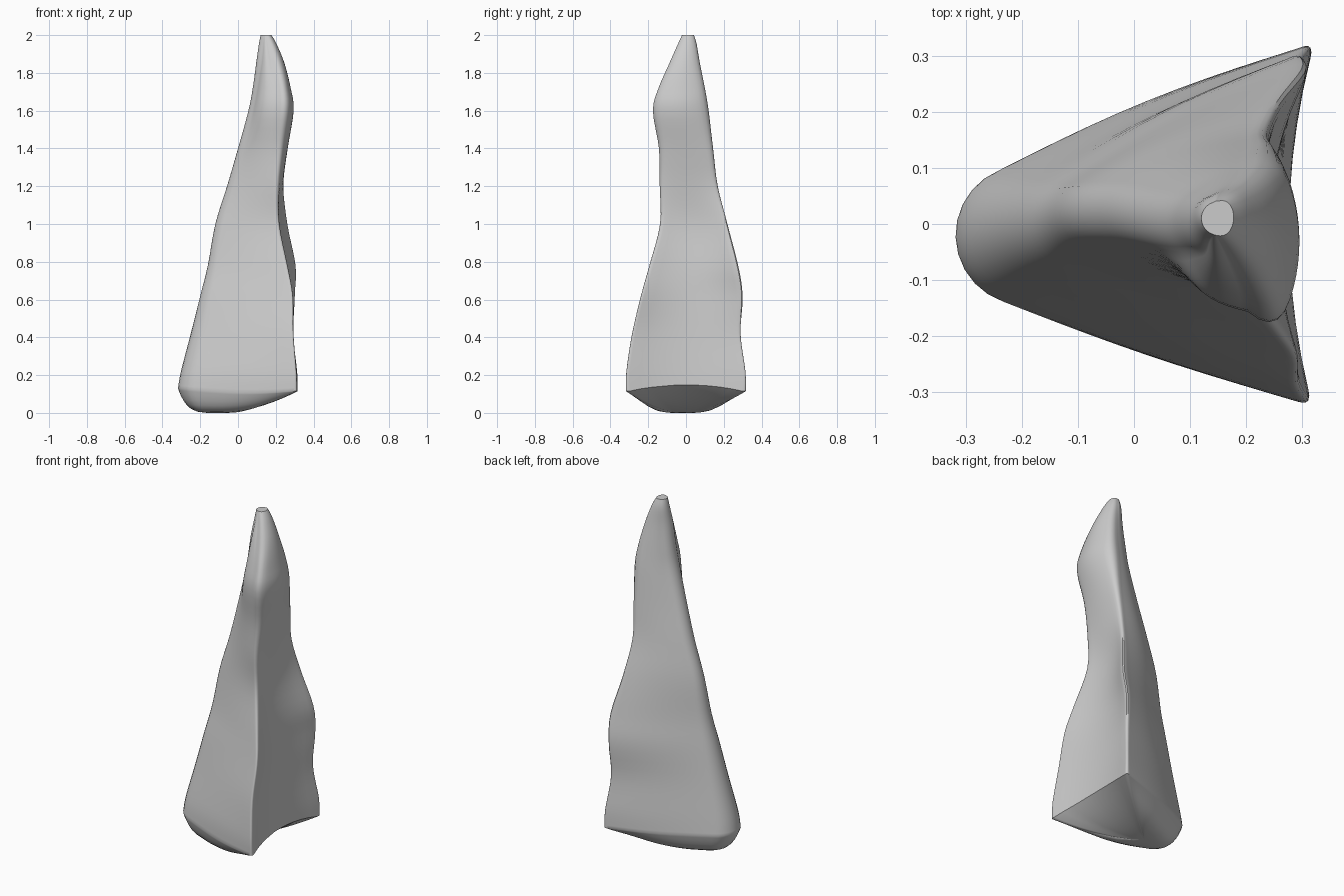
import bpy, bmesh, math
from mathutils import Vector

if "Cube" in bpy.data.objects:
    bpy.data.objects.remove(bpy.data.objects["Cube"])

# Levels: z, nose x, nose y, nose radius, front corner x y, back corner x y,
#         right face mid x, corner rounding, outward bow of the front side
LEVELS = [
    (.13, -.318, -.02, .125, .318, -.325, .322, .325, .280, .03, .008),
    (.22, -.302, -.02, .118, .314, -.322, .318, .322, .276, .025, .008),
    (.42, -.250, -.01, .10, .298, -.292, .298, .298, .264, .025, .006),
    (.62, -.200, .00, .085, .296, -.245, .314, .316, .257, .025, .005),
    (.78, -.160, .01, .07, .268, -.202, .324, .296, .250, .03, .005),
    (1.0, -.120, .02, .06, .222, -.145, .272, .232, .225, .03, .005),
    (1.2, -.058, .02, .06, .216, -.150, .242, .178, .232, .035, .005),
    (1.4, .000, .01, .06, .236, -.160, .252, .158, .258, .05, .012),
    (1.6, .055, .00, .065, .256, -.202, .256, .142, .284, .07, .026),
    (1.72, .078, .00, .062, .250, -.168, .246, .118, .270, .06, .024),
    (1.85, .096, .00, .055, .224, -.105, .218, .088, .238, .05, .014),
    (1.95, .110, .01, .042, .190, -.055, .190, .064, .200, .035, .005),
    (2.0, .120, .01, .03, .166, -.025, .168, .046, .174, .02, .0),
]
ARC, SIDE, FIL, FACE = 10, 10, 5, 10


def level_at(t):
    """Smooth (Catmull-Rom) interpolation through the level table."""
    i = min(int(t), len(LEVELS) - 2)
    u = t - i
    p = [LEVELS[max(0, min(len(LEVELS) - 1, i + k))] for k in (-1, 0, 1, 2)]
    out = []
    for a, b, c, d in zip(*p):
        out.append(b + .5 * u * (c - a + u * (2*a - 5*b + 4*c - d + u * (3*(b - c) + d - a))))
    return out


def quad(a, b, c, n):
    return [a.lerp(b, k / n).lerp(b.lerp(c, k / n), k / n) for k in range(n + 1)]


def bowed(a, b, bow):
    """Points between a and b, pushed outward (right of a counter-clockwise path)."""
    d = (b - a).normalized()
    out = Vector((d.y, -d.x))
    return [a.lerp(b, k / SIDE) + out * bow * math.sin(math.pi * k / SIDE)
            for k in range(1, SIDE)]


def section(L):
    """Wedge outline: round nose at left, two tight corners, curved right face."""
    z, nx, ny, r, fx, fy, bx, by, mx, rc, bow = L
    C, A, B = Vector((nx + r, ny)), Vector((fx, fy)), Vector((bx, by))

    def tangent(P, s):
        d = P - C
        return math.atan2(d.y, d.x) + s * math.acos(min(.99, r / d.length))
    a0 = tangent(B, 1) % math.tau
    a1 = tangent(A, -1) % math.tau
    arc = [C + r * Vector((math.cos(a), math.sin(a)))
           for a in [a0 + (a1 - a0) * k / ARC for k in range(ARC + 1)]]
    ctrl = Vector((2 * mx - (fx + bx) / 2, (fy + by) / 2))
    toward = lambda P, Q, d: P + (Q - P).normalized() * d
    rb = rc + .035 * math.exp(-((z - .75) / .25) ** 2)  # softer bulge on the back corner
    a_in, a_out = toward(A, arc[-1], rc), toward(A, ctrl, rc)
    b_in, b_out = toward(B, ctrl, rb), toward(B, arc[0], rb)
    pts = arc[:]
    pts += bowed(arc[-1], a_in, bow)
    pts += quad(a_in, A, a_out, FIL)
    pts += quad(a_out, ctrl, b_in, FACE)[1:-1]
    pts += quad(b_in, B, b_out, FIL)
    pts += bowed(b_out, arc[0], .015 * min(1, 2.05 - z))
    return pts


bm = bmesh.new()
rings = []

# Underside: bulges down beneath the nose and rises to the right face
base = section(LEVELS[0])
centre = Vector((-.09, -.02))


def rim(p):
    w = max(0, min(1, (p.x + .1) / .4))
    mid = max(0, 1 - (p.y / .3) ** 2) if p.x > .27 else 0
    dip = .02 * math.sin(math.pi * max(0, min(1, (p.x + .3) / .6)))
    return .13 - .015 * w + .035 * mid * w - (dip if p.y < -.1 else dip * .3), w


for f in (.15, .35, .55, .7, .8, .88, .94, .98):
    ring = []
    for p in base:
        h, w = rim(p)
        q = centre.lerp(p, f)
        ring.append(bm.verts.new((q.x, q.y, h * f ** (5 - 3.2 * w ** 1.3))))
    rings.append(ring)

# Body: stacked sections from the rim to the tip
N = 48
for k in range(N + 1):
    t = (len(LEVELS) - 1) * k / N
    L = level_at(t)
    fade = max(0, 1 - t)
    rings.append([bm.verts.new((p.x, p.y, L[0] + (rim(b)[0] - .13) * fade))
                  for p, b in zip(section(L), base)])

n = len(base)
for lo, hi in zip(rings, rings[1:]):
    for i in range(n):
        j = (i + 1) % n
        bm.faces.new((lo[i], lo[j], hi[j], hi[i]))

# Closing caps
bottom = bm.verts.new((centre.x, centre.y, 0))
for i in range(n):
    bm.faces.new((bottom, rings[0][(i + 1) % n], rings[0][i]))
bm.faces.new(rings[-1])
bmesh.ops.recalc_face_normals(bm, faces=bm.faces)

mesh = bpy.data.meshes.new("stone_spike")
bm.to_mesh(mesh)
bm.free()
spike = bpy.data.objects.new("stone_spike", mesh)
bpy.context.collection.objects.link(spike)
bpy.context.view_layer.objects.active = spike
spike.select_set(True)
bpy.ops.object.shade_smooth_by_angle(angle=math.radians(40))
